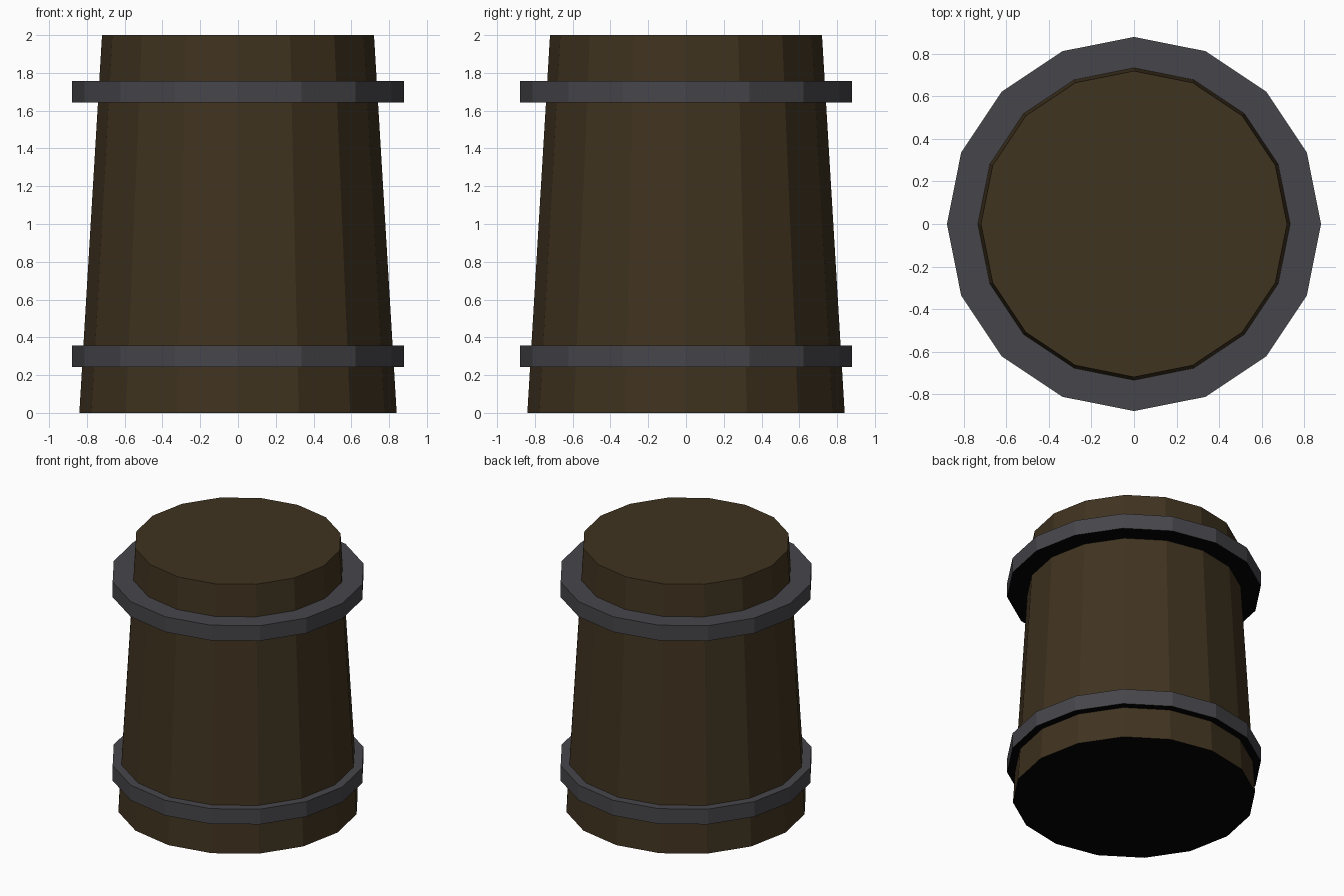
import bpy

SIDES = 16


def make_material(name, color):
    mat = bpy.data.materials.new(name)
    mat.use_nodes = True
    mat.diffuse_color = color
    mat.node_tree.nodes["Principled BSDF"].inputs["Base Color"].default_value = color
    return mat


def add_drum(name, bottom_radius, top_radius, bottom, top, mat):
    """Flat-sided solid with a corner on each axis and a black underside."""
    bpy.ops.mesh.primitive_cone_add(
        vertices=SIDES, radius1=bottom_radius, radius2=top_radius,
        depth=top - bottom, location=(0, 0, (bottom + top) / 2))
    obj = bpy.context.object
    obj.name = name
    obj.data.materials.append(mat)
    obj.data.materials.append(black)
    for face in obj.data.polygons:
        face.material_index = 1 if face.normal.z < -0.9 else 0
    return obj


cube = bpy.data.objects.get("Cube")
if cube:
    bpy.data.objects.remove(cube, do_unlink=True)

wood = make_material("dark_wood", (0.051, 0.033, 0.014, 1))
iron = make_material("grey_iron", (0.062, 0.060, 0.069, 1))
black = make_material("black_underside", (0.001, 0.001, 0.001, 1))

# Tapered wooden body
add_drum("barrel_body", 0.84, 0.72, 0, 2, wood)

# Iron hoops, both the same width
for name, height in (("lower_hoop", 0.3), ("upper_hoop", 1.7)):
    add_drum(name, 0.88, 0.88, height - 0.058, height + 0.058, iron)
